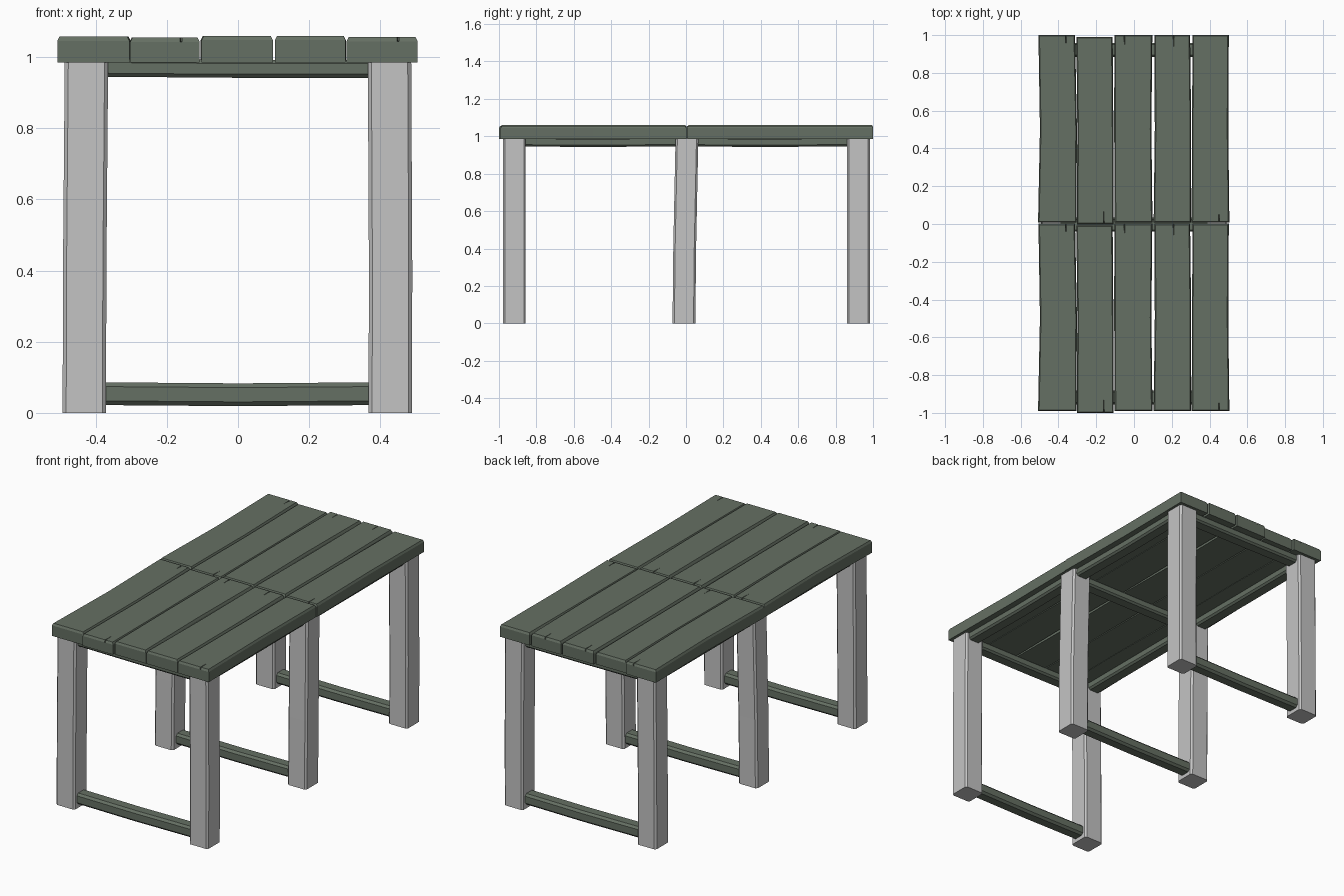
import bpy
import bmesh
from mathutils import Vector

cube = bpy.data.objects.get("Cube")
if cube:
    bpy.data.objects.remove(cube, do_unlink=True)


def make_material(name, colour):
    mat = bpy.data.materials.new(name)
    mat.use_nodes = True
    mat.diffuse_color = colour
    mat.node_tree.nodes["Principled BSDF"].inputs["Base Color"].default_value = colour
    return mat


green = make_material("grey green paint", (0.13, 0.16, 0.125, 1))
grey = make_material("pale grey paint", (0.55, 0.55, 0.55, 1))


def loft(name, rings, mat):
    """Skin equal-length rings of points and close both ends."""
    bm = bmesh.new()
    loops = [[bm.verts.new(p) for p in ring] for ring in rings]
    n = len(loops[0])
    for a, b in zip(loops, loops[1:]):
        for i in range(n):
            j = (i + 1) % n
            bm.faces.new((a[i], a[j], b[j], b[i]))
    bm.faces.new(loops[0][::-1])
    bm.faces.new(loops[-1])
    bmesh.ops.recalc_face_normals(bm, faces=bm.faces)
    mesh = bpy.data.meshes.new(name)
    bm.to_mesh(mesh)
    bm.free()
    mesh.materials.append(mat)
    obj = bpy.data.objects.new(name, mesh)
    bpy.context.collection.objects.link(obj)
    return obj


def beam(name, centres, side, up, width, height, chamfer, mat):
    """Chamfered timber following a few centre points."""
    side, up = Vector(side), Vector(up)
    w, h, c = width / 2, height / 2, chamfer
    section = [(w, c - h), (w, h - c), (w - c, h), (c - w, h),
               (-w, h - c), (-w, c - h), (c - w, -h), (w - c, -h)]
    rings = [[Vector(p) + side * a + up * b for a, b in section] for p in centres]
    return loft(name, rings, mat)


X, Y, Z = (1, 0, 0), (0, 1, 0), (0, 0, 1)


# Planks: uneven edges, chamfered top, a small split at one end
def plank(name, left, right, y0, y1, top, split_x, split_back):
    def outline(inset, split_depth):
        a, b = y0 + inset, y1 - inset
        ys = [a, (a + b) / 2, b]
        split_w = 0.003
        pts = [(x + inset, y) for x, y in zip(left, ys)]
        notch = [(split_x - split_w, 0), (split_x, 1), (split_x + split_w, 0)]
        if split_back:
            pts += [(x, b - d * split_depth) for x, d in notch]
        pts += [(x - inset, y) for x, y in zip(right[::-1], ys[::-1])]
        if not split_back:
            pts += [(x, a + d * split_depth) for x, d in notch[::-1]]
        return pts

    levels = [(0.985, 0, 0), (top - 0.012, 0, 0), (top, 0.006, 0.065)]
    rings = [[(x, y, z) for x, y in outline(i, d)] for z, i, d in levels]
    loft(name, rings, green)


# left edge, right edge, end shift, top height, split position, split at back
PLANKS = [
    ((-.508, -.498, -.506), (-.305, -.302, -.312), 0, 1.058, -.36, True),
    ((-.303, -.300, -.305), (-.108, -.109, -.113), -.009, 1.055, -.16, False),
    ((-.102, -.105, -.104), (.098, .092, .097), 0, 1.06, -.05, True),
    ((.104, .110, .108), (.302, .303, .297), 0, 1.06, .21, True),
    ((.305, .307, .310), (.505, .499, .502), 0, 1.056, .45, False),
]
for half, base in (("back", 0.007), ("front", -0.991)):
    for i, (left, right, shift, top, split, at_back) in enumerate(PLANKS):
        plank(f"{half}_plank_{i + 1}", left, right, base + shift,
              base + shift + 0.993, top, split, at_back)

# Legs, stretchers and cross rails for each of the three frames
for label, y, lean in (("front", -.918, 0), ("middle", -.003, .008), ("back", .922, 0)):
    for side_name, s in (("left", 1), ("right", -1)):
        path = [(s * .43 - .002, y - lean, 0), (s * .43 - .001, y - lean / 2, .4),
                (s * .426, y + lean, .99)]
        beam(f"{label}_{side_name}_leg", path, X, Y, .122, .122, .01, grey)
    beam(f"{label}_stretcher", [(-.39, y, .054), (0, y, .051), (.39, y, .054)],
         Y, Z, .075, .064, .012, green)
    beam(f"{label}_cross_rail", [(-.39, y, .97), (0, y, .967), (.39, y, .967)],
         Y, Z, .075, .05, .01, green)

# Side rails under the planks
for side_name, s in (("left", 1), ("right", -1)):
    for label, y0, y1 in (("front", -.88, -.04), ("back", .04, .88)):
        mid = (y0 + y1) / 2
        path = [(s * .43, y0, .97), (s * .428, mid, .968), (s * .43, y1, .971)]
        beam(f"{label}_{side_name}_side_rail", path, X, Z, .075, .05, .01, green)
